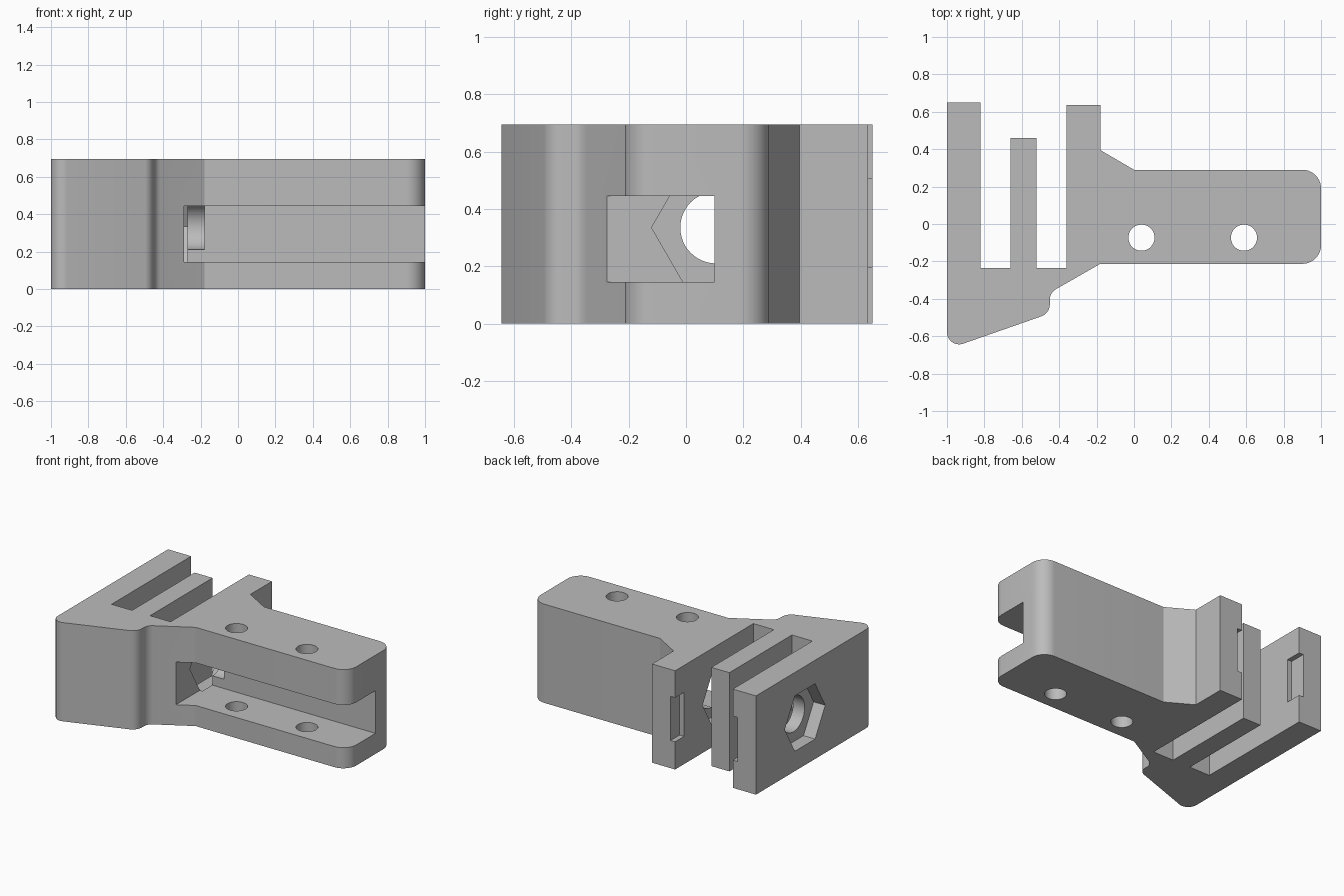
import bpy
import bmesh
import math
from mathutils import Vector, Matrix

cube = bpy.data.objects.get("Cube")
if cube:
    bpy.data.objects.remove(cube, do_unlink=True)

HEIGHT = 0.695
BOLT_Y, BOLT_Z = 0.105, 0.335

grey = bpy.data.materials.new("plain grey")
grey.use_nodes = True
colour = (0.5, 0.5, 0.5, 1)
grey.diffuse_color = colour
grey.node_tree.nodes["Principled BSDF"].inputs["Base Color"].default_value = colour


def make_object(name, bm):
    bmesh.ops.recalc_face_normals(bm, faces=bm.faces)
    mesh = bpy.data.meshes.new(name)
    bm.to_mesh(mesh)
    bm.free()
    mesh.materials.append(grey)
    obj = bpy.data.objects.new(name, mesh)
    bpy.context.collection.objects.link(obj)
    return obj


def fillet(prev, corner, after, radius, steps=10):
    """Round a profile corner with a tangent arc."""
    corner = Vector(corner)
    a = (Vector(prev) - corner).normalized()
    b = (Vector(after) - corner).normalized()
    half = a.angle(b) / 2
    start = corner + a * (radius / math.tan(half))
    end = corner + b * (radius / math.tan(half))
    centre = corner + (a + b).normalized() * (radius / math.sin(half))
    u, v = start - centre, end - centre
    sweep = u.angle(v)
    return [centre + (u * math.sin((1 - i / steps) * sweep)
                      + v * math.sin(i / steps * sweep)) / math.sin(sweep)
            for i in range(steps + 1)]


def box(name, low, high):
    low, high = Vector(low), Vector(high)
    bm = bmesh.new()
    bmesh.ops.create_cube(bm, size=1)
    bmesh.ops.scale(bm, vec=high - low, verts=bm.verts)
    bmesh.ops.translate(bm, vec=(low + high) / 2, verts=bm.verts)
    return make_object(name, bm)


def prism(name, sides, radius, length, centre, along_x=False):
    bm = bmesh.new()
    bmesh.ops.create_cone(bm, cap_ends=True, segments=sides, radius1=radius,
                          radius2=radius, depth=length)
    # Start the polygon with a corner on the x axis
    first = next(iter(bm.verts)).co
    turn = Matrix.Rotation(-math.atan2(first.y, first.x), 4, 'Z')
    if along_x:
        turn = Matrix.Rotation(math.pi / 2, 4, 'X') @ Matrix.Rotation(math.pi / 2, 4, 'Y') \
            @ Matrix.Rotation(math.pi / 2, 4, 'Z') @ turn
        # Bring the prism axis onto x with corners on y
        bmesh.ops.transform(bm, matrix=turn, verts=bm.verts)
    else:
        bmesh.ops.transform(bm, matrix=turn, verts=bm.verts)
    bmesh.ops.translate(bm, vec=centre, verts=bm.verts)
    return make_object(name, bm)


def bolt_prism(name, sides, radius, x0, x1):
    """Prism along x on the bolt axis with corners pointing along y."""
    bm = bmesh.new()
    rings = []
    for x in (x0, x1):
        rings.append([bm.verts.new((x, BOLT_Y + radius * math.cos(t), BOLT_Z + radius * math.sin(t)))
                      for t in (2 * math.pi * i / sides for i in range(sides))])
    bm.faces.new(rings[0])
    bm.faces.new(rings[1])
    for i in range(sides):
        j = (i + 1) % sides
        bm.faces.new((rings[0][i], rings[0][j], rings[1][j], rings[1][i]))
    return make_object(name, bm)


# Plan outline of the bracket: x, y, corner radius
outline = [
    (-1, 0.65, 0), (-0.82, 0.65, 0), (-0.82, -0.235, 0), (-0.66, -0.235, 0),
    (-0.66, 0.46, 0), (-0.52, 0.46, 0), (-0.52, -0.235, 0), (-0.36, -0.235, 0),
    (-0.36, 0.635, 0), (-0.18, 0.635, 0), (-0.18, 0.395, 0), (0, 0.29, 0),
    (1, 0.29, 0.1), (1, -0.213, 0.1), (-0.18, -0.213, 0),
    (-0.45, -0.367, 0.065), (-0.45, -0.478, 0.07), (-1, -0.67, 0.065),
]
points = []
for i, (x, y, r) in enumerate(outline):
    if r:
        points += fillet(outline[i - 1][:2], (x, y), outline[(i + 1) % len(outline)][:2], r)
    else:
        points.append(Vector((x, y)))

# Extruded bracket body
bm = bmesh.new()
base = bm.faces.new([bm.verts.new((p.x, p.y, 0)) for p in points])
top = bmesh.ops.extrude_face_region(bm, geom=[base])
bmesh.ops.translate(bm, vec=(0, 0, HEIGHT),
                    verts=[g for g in top["geom"] if isinstance(g, bmesh.types.BMVert)])
body = make_object("clamp_bracket", bm)

# Arm slot, bolt hole, nut pockets, end notches and screw holes
cutters = [
    box("arm_slot_cutter", (-0.29, -0.5, 0.145), (1.2, 0.1, 0.445)),
    bolt_prism("bolt_hole_cutter", 48, 0.125, -1.1, -0.18),
    bolt_prism("outer_nut_cutter", 6, 0.225, -1.1, -0.91),
    bolt_prism("inner_nut_cutter", 6, 0.225, -0.4, -0.27),
    box("outer_notch_cutter", (-0.855, 0.535, 0.195), (-0.8, 0.8, 0.505)),
    box("inner_notch_cutter", (-0.38, 0.535, 0.195), (-0.325, 0.8, 0.505)),
]
for x in (0.04, 0.588):
    cutters.append(prism("screw_hole_cutter", 40, 0.07, 2, (x, -0.073, 0.3)))

for cutter in cutters:
    cutter.hide_render = True
    mod = body.modifiers.new(cutter.name, 'BOOLEAN')
    mod.object = cutter
    mod.operation = 'DIFFERENCE'
    mod.solver = 'EXACT'

# Apply the cuts and drop the cutters
bpy.ops.object.select_all(action='DESELECT')
body.select_set(True)
bpy.context.view_layer.objects.active = body
for mod in list(body.modifiers):
    bpy.ops.object.modifier_apply(modifier=mod.name)
for cutter in cutters:
    bpy.data.objects.remove(cutter, do_unlink=True)

bpy.ops.object.shade_smooth_by_angle(angle=math.radians(25))
